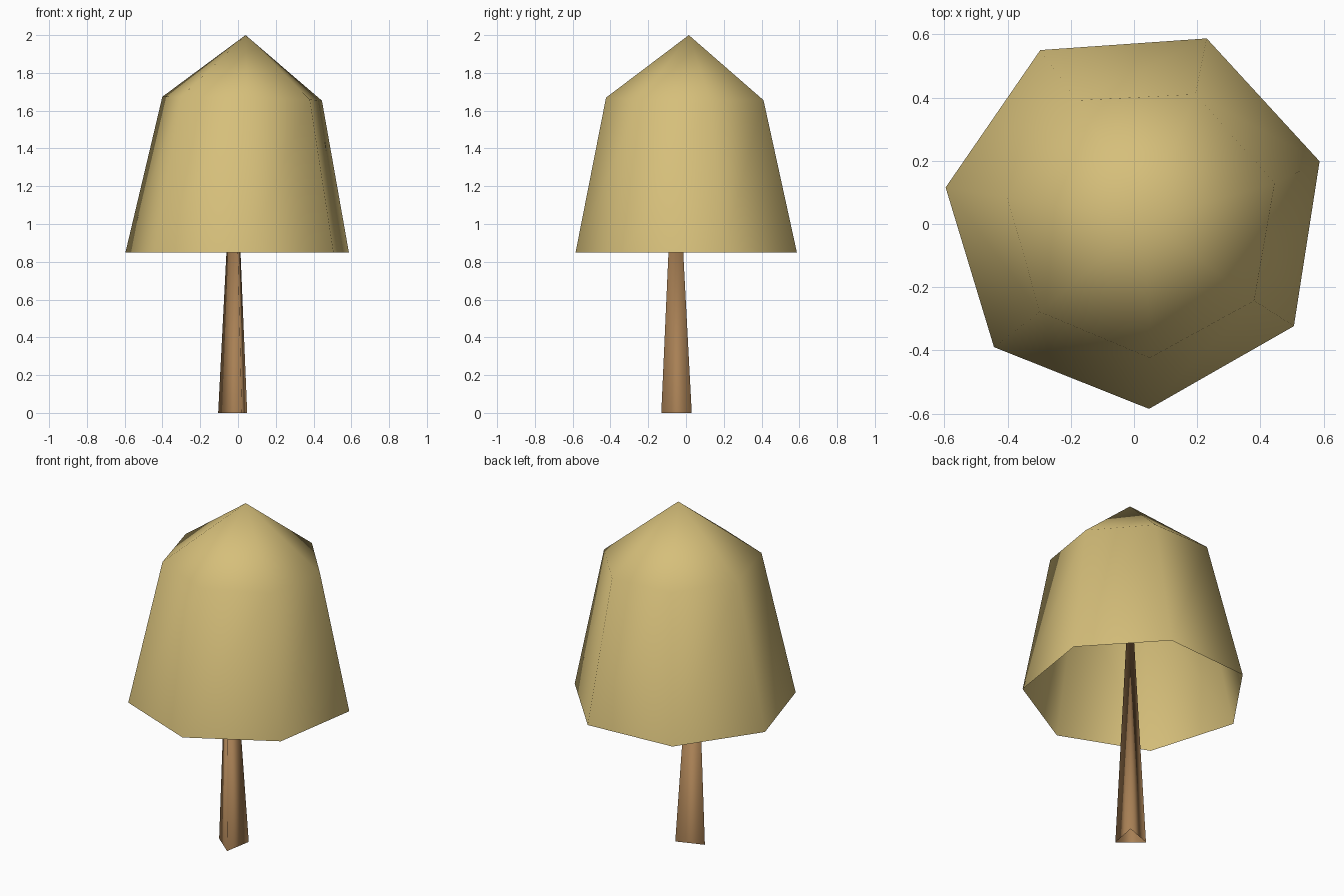
import bpy, math

if "Cube" in bpy.data.objects:
    bpy.data.objects.remove(bpy.data.objects["Cube"])


def material(name, color):
    m = bpy.data.materials.new(name)
    m.diffuse_color = (*color, 1.0)
    m.use_nodes = True
    m.node_tree.nodes["Principled BSDF"].inputs["Base Color"].default_value = m.diffuse_color
    return m


def ring(n, cx, cy, z, r, start, tilt=(0, 0)):
    """Regular n-sided ring, optionally tilted out of the horizontal."""
    pts = []
    for i in range(n):
        a = math.radians(start) + 2 * math.pi * i / n
        x, y = cx + r * math.cos(a), cy + r * math.sin(a)
        pts.append((x, y, z + tilt[0] * x + tilt[1] * y))
    return pts


def spire(name, rings, apex, mat):
    """Open-bottomed shell through the rings, closed at a point."""
    n = len(rings[0])
    verts = [p for r in rings for p in r] + [apex]
    faces = []
    for k in range(len(rings) - 1):
        for i in range(n):
            j = (i + 1) % n
            faces.append((k * n + i, k * n + j, (k + 1) * n + j, (k + 1) * n + i))
    top = (len(rings) - 1) * n
    faces += [(top + i, top + (i + 1) % n, len(verts) - 1) for i in range(n)]
    me = bpy.data.meshes.new(name)
    me.from_pydata(verts, [], faces)
    me.materials.append(mat)
    me.shade_smooth()
    ob = bpy.data.objects.new(name, me)
    bpy.context.collection.objects.link(ob)
    return ob


leaf = material("dry_leaf_yellow", (0.67, 0.52, 0.195))
bark = material("bark_brown", (0.39, 0.215, 0.09))

# Seven-sided hollow canopy
spire("canopy",
      [ring(7, 0.005, 0.022, 0.85, 0.608, -86),
       ring(7, 0.027, 0.01, 1.665, 0.434, -87, (-0.024, -0.012))],
      (0.04, 0.015, 2.0), leaf)

# Three-sided trunk tapering to a point inside the canopy
spire("trunk", [ring(3, -0.012, -0.042, 0.0, 0.0945, 50)],
      (-0.02, -0.057, 1.65), bark)
